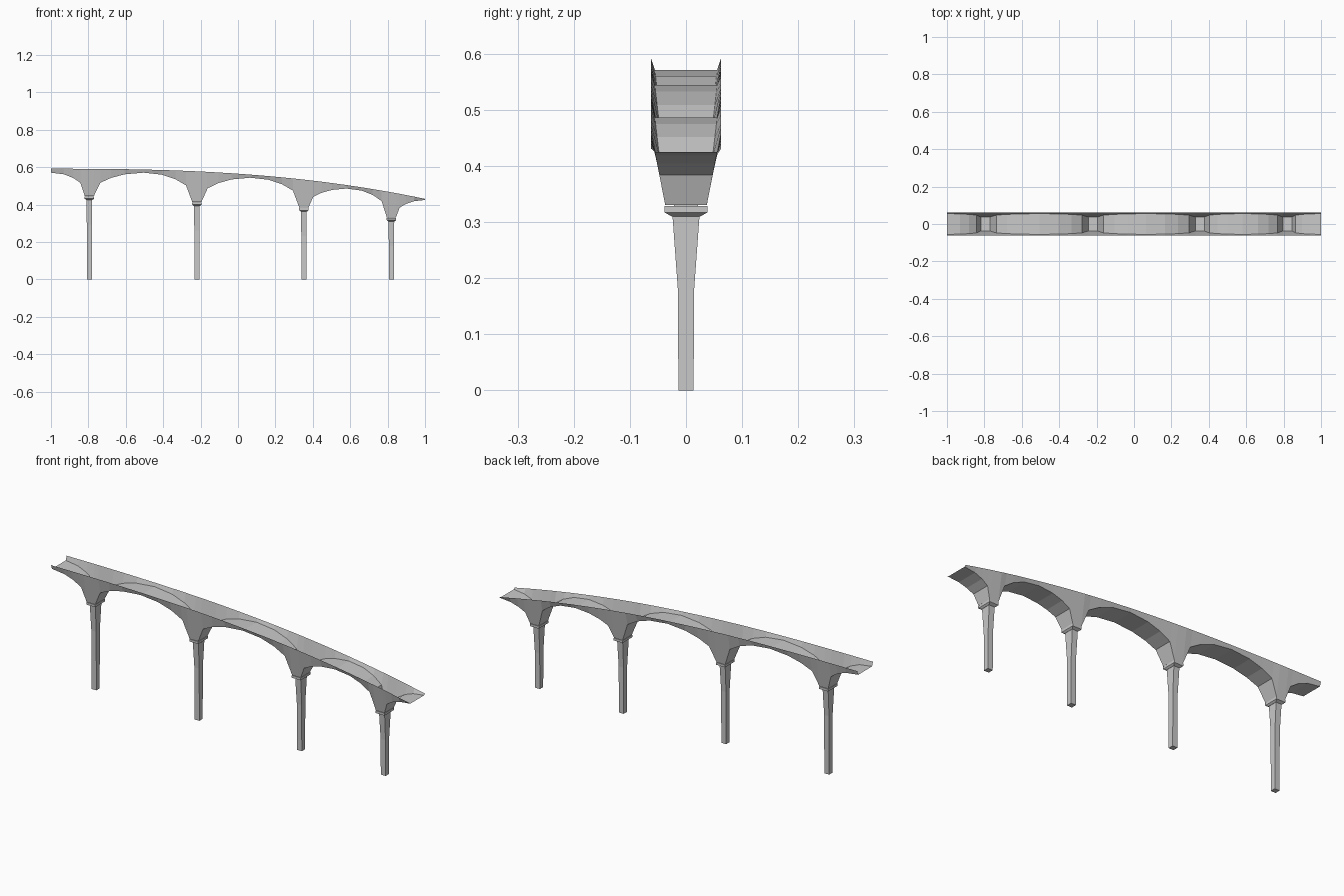
import bpy
import bmesh

if "Cube" in bpy.data.objects:
    bpy.data.objects.remove(bpy.data.objects["Cube"], do_unlink=True)

concrete = bpy.data.materials.new("pale_grey_concrete")
concrete.use_nodes = True
colour = (0.58, 0.58, 0.58, 1)
concrete.diffuse_color = colour
concrete.node_tree.nodes["Principled BSDF"].inputs["Base Color"].default_value = colour

# Piers as (x, springing height); crowns as (x, height), one on each side of a pier
PIERS = [(-0.795, 0.445), (-0.22, 0.413), (0.352, 0.383), (0.82, 0.33)]
CROWNS = [(-1, 0.571), (-0.505, 0.571), (0.065, 0.544), (0.58, 0.486), (1, 0.425)]
ARCH = [(1, 0), (0.87, 0.57), (0.65, 0.78), (0.38, 0.93), (0, 1)]
CAP_X = 0.024
BASE_Y, CROWN_Y, TOP_Y = 0.037, 0.0555, 0.0625


def finish(name, bm):
    bmesh.ops.remove_doubles(bm, verts=bm.verts, dist=1e-5)
    mesh = bpy.data.meshes.new(name)
    bm.to_mesh(mesh)
    bm.free()
    mesh.materials.append(concrete)
    obj = bpy.data.objects.new(name, mesh)
    bpy.context.collection.objects.link(obj)
    return obj


def top_edge(x):
    return 0.592 - 0.161 * ((x + 1) / 2) ** 2.6


def quarter_arch(pier, crown, side):
    """Soffit stations from a springing up to a crown: x, height, half width."""
    spring_x = pier[0] + side * CAP_X
    return [(crown[0] + (spring_x - crown[0]) * u,
             pier[1] + (crown[1] - pier[1]) * h,
             BASE_Y + (CROWN_Y - BASE_Y) * h) for u, h in ARCH]


# Open trough: arched floor with two side walls flaring outward
stations = []
for i, pier in enumerate(PIERS):
    rising = quarter_arch(pier, CROWNS[i], -1)[::-1]
    stations += rising if i == 0 else rising[1:]
    stations += quarter_arch(pier, CROWNS[i + 1], 1)

bm = bmesh.new()
rows = []
for x, z, half in stations:
    section = [(-TOP_Y, top_edge(x)), (-half, z), (half, z), (TOP_Y, top_edge(x))]
    rows.append([bm.verts.new((x, y, h)) for y, h in section])
for a, b in zip(rows, rows[1:]):
    for k in range(3):
        bm.faces.new((a[k], a[k + 1], b[k + 1], b[k]))
finish("arched_trough", bm)


def stack(name, x, rings):
    """Closed rectangular tower from rings of height, half x, half y."""
    bm = bmesh.new()
    loops = [[bm.verts.new((x + sx * hx, sy * hy, z))
              for sx, sy in ((-1, -1), (1, -1), (1, 1), (-1, 1))]
             for z, hx, hy in rings]
    for a, b in zip(loops, loops[1:]):
        for k in range(4):
            n = (k + 1) % 4
            bm.faces.new((a[k], a[n], b[n], b[k]))
    bm.faces.new(loops[0][::-1])
    bm.faces.new(loops[-1])
    finish(name, bm)


# Tapered columns with chamfered capitals
for i, (x, spring) in enumerate(PIERS, 1):
    neck = spring - 0.02
    stack(f"column_{i}", x, [(0, 0.0135, 0.0135),
                             (neck - 0.13, 0.0135, 0.0145),
                             (neck, 0.0155, 0.024)])
    stack(f"capital_{i}", x, [(neck, 0.0165, 0.025),
                              (neck + 0.007, 0.025, 0.0385),
                              (spring - 0.001, 0.025, 0.0385)])
